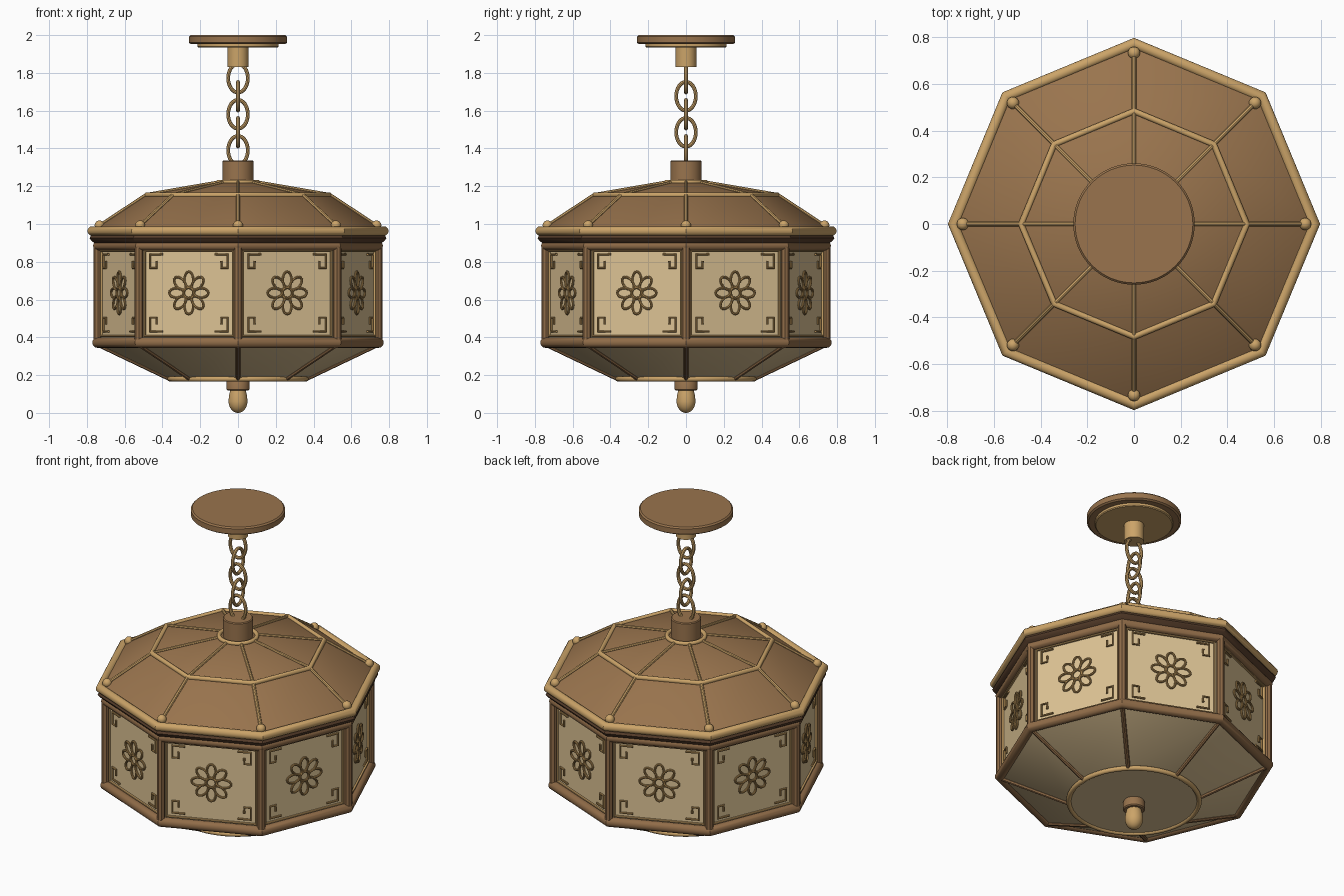
import bpy, math
from math import sin, cos, pi, radians
from mathutils import Vector

if "Cube" in bpy.data.objects:
    bpy.data.objects.remove(bpy.data.objects["Cube"])


def material(name, rgb):
    m = bpy.data.materials.new(name)
    m.diffuse_color = (*rgb, 1)
    m.use_nodes = True
    m.node_tree.nodes["Principled BSDF"].inputs["Base Color"].default_value = m.diffuse_color
    return m


BRASS = material("light brass", (0.60, 0.37, 0.14))
BROWN = material("bronze brown", (0.32, 0.175, 0.075))
POST = material("post bronze", (0.28, 0.15, 0.065))
DARK = material("dark bronze", (0.10, 0.05, 0.025))
CREAM = material("cream glass", (0.73, 0.55, 0.30))
ANTIQUE = material("antique brass", (0.42, 0.25, 0.085))


def finish(ob, mat):
    ob.data.materials.clear()
    ob.data.materials.append(mat)
    bpy.ops.object.select_all(action='DESELECT')
    ob.select_set(True)
    bpy.context.view_layer.objects.active = ob
    bpy.ops.object.shade_smooth_by_angle(angle=radians(35))
    return ob


def lathe(name, profile, mat, segs=8, closed=False):
    """Revolve (radius, z) points around z; eight segments give the octagon."""
    n, verts, faces = len(profile), [], []
    for i in range(segs):
        a = 2 * pi * i / segs
        verts += [(r * cos(a), r * sin(a), z) for r, z in profile]
    for i in range(segs):
        j = (i + 1) % segs
        for k in range(n if closed else n - 1):
            l = (k + 1) % n
            faces.append((i * n + k, j * n + k, j * n + l, i * n + l))
    if not closed:
        for k in (0, n - 1):
            if profile[k][0] > 0.001:
                loop = [i * n + k for i in range(segs)]
                faces.append(loop[::-1] if k == 0 else loop)
    me = bpy.data.meshes.new(name)
    me.from_pydata(verts, [], faces)
    me.validate()
    ob = bpy.data.objects.new(name, me)
    bpy.context.collection.objects.link(ob)
    return finish(ob, mat)


def ring(name, radius, z, tube, mat, segs=8):
    prof = [(radius + tube * cos(2 * pi * k / 16), z + tube * sin(2 * pi * k / 16))
            for k in range(16)]
    return lathe(name, prof, mat, segs, True)


def rods(name, paths, radius, mat, cyclic=False):
    """Round wire along each path of points."""
    cu = bpy.data.curves.new(name, 'CURVE')
    cu.dimensions = '3D'
    cu.bevel_depth = radius
    cu.bevel_resolution = 2
    cu.use_fill_caps = True
    for pts in paths:
        sp = cu.splines.new('POLY')
        sp.points.add(len(pts) - 1)
        for p, co in zip(sp.points, pts):
            p.co = (*co, 1)
        sp.use_cyclic_u = cyclic
    ob = bpy.data.objects.new(name, cu)
    bpy.context.collection.objects.link(ob)
    bpy.ops.object.select_all(action='DESELECT')
    ob.select_set(True)
    bpy.context.view_layer.objects.active = ob
    bpy.ops.object.convert(target='MESH')
    return finish(bpy.context.view_layer.objects.active, mat)


CORNERS = [i * pi / 4 for i in range(8)]
FACES = [a + pi / 8 for a in CORNERS]


def polar(r, a, z):
    return Vector((r * cos(a), r * sin(a), z))


def spokes(name, r0, z0, r1, z1, tube, mat):
    return rods(name, [[polar(r0, a, z0), polar(r1, a, z1)] for a in CORNERS], tube, mat)


# Ceiling canopy and stem
lathe("ceiling_canopy", [(0.25, 1.953), (0.26, 1.96), (0.26, 1.992), (0.252, 2.0), (0, 2.0)], BROWN, 64)
lathe("canopy_step", [(0.21, 1.935), (0.215, 1.94), (0.215, 1.956)], BRASS, 64)
lathe("canopy_stem", [(0.055, 1.83), (0.055, 1.94)], BRASS, 32)

# Chain: links alternate between two planes
for i in range(5):
    zc, links = 1.772 - i * 0.0955, []
    for k in range(32):
        t = 2 * pi * k / 32
        w, h = 0.052 * cos(t), 0.076 * sin(t)
        links.append((w, 0, zc + h) if i % 2 == 0 else (0, w, zc + h))
    rods(f"chain_link_{i + 1}", [links], 0.010, BRASS, True)

# Roof
lathe("roof_hub", [(0.083, 1.215), (0.083, 1.33), (0.078, 1.335)], BROWN, 40)
ring("hub_collar", 0.105, 1.222, 0.012, BRASS, 40)
lathe("roof", [(0.765, 0.968), (0.485, 1.153), (0.09, 1.222)], BROWN)
ring("roof_ridge", 0.483, 1.153, 0.014, BRASS)
spokes("upper_roof_ribs", 0.10, 1.222, 0.483, 1.156, 0.009, BRASS)
spokes("lower_roof_ribs", 0.483, 1.156, 0.755, 0.977, 0.010, BRASS)
for i, a in enumerate(CORNERS):
    bpy.ops.mesh.primitive_uv_sphere_add(segments=24, ring_count=12, radius=0.026,
                                         location=polar(0.733, a, 0.993))
    ob = bpy.context.object
    ob.name = f"roof_ball_{i + 1}"
    finish(ob, BRASS)

# Rim mouldings
ring("eave_rim", 0.772, 0.963, 0.025, BRASS)
lathe("eave_band", [(0.70, 0.945), (0.775, 0.945), (0.786, 0.925), (0.775, 0.91), (0.755, 0.895), (0.70, 0.895)],
      DARK, closed=True)
ring("upper_rail", 0.742, 0.885, 0.025, POST)
ring("lower_rail", 0.743, 0.372, 0.028, POST)

# Glass body, posts and panel frames
lathe("glass_panels", [(0.73, 0.36), (0.73, 0.90)], CREAM)
spokes("corner_posts", 0.742, 0.37, 0.742, 0.89, 0.023, POST)

APOTHEM = 0.73 * cos(pi / 8)


def on_panel(a, u, v, lift=0.004):
    """Panel position: u sideways and v up from the panel centre."""
    return polar(APOTHEM + lift, a, 0.635 + v) + Vector((-sin(a), cos(a), 0)) * u


rods("panel_frames", [[on_panel(a, u, v) for u, v in
                       ((-0.253, -0.228), (0.253, -0.228), (0.253, 0.222), (-0.253, 0.222))]
                      for a in FACES], 0.008, BRASS, True)

# Rosettes: eight looped petals around a small ring
petals, hearts = [], []
for a in FACES:
    for p in range(8):
        t, loop = p * pi / 4, []
        for k in range(20):
            s = 2 * pi * k / 20
            x, y = 0.071 + 0.041 * cos(s), 0.025 * sin(s)
            loop.append(on_panel(a, x * cos(t) - y * sin(t), x * sin(t) + y * cos(t), 0.007))
        petals.append(loop)
    hearts.append([on_panel(a, 0.027 * cos(2 * pi * k / 20), 0.027 * sin(2 * pi * k / 20), 0.009)
                   for k in range(20)])
rods("rosette_petals", petals, 0.0065, ANTIQUE, True)
rods("rosette_hearts", hearts, 0.0065, ANTIQUE, True)

# Angular key ornaments in the panel corners
KEY = [(0.072, 0), (0, 0), (0, 0.072), (0.036, 0.072), (0.036, 0.036)]
rods("corner_keys", [[on_panel(a, su * (0.222 - x), sv * (0.204 - y), 0.005) for x, y in KEY]
                     for a in FACES for su in (-1, 1) for sv in (-1, 1)], 0.0065, ANTIQUE)

# Tapered glass bowl
lathe("glass_skirt", [(0.365, 0.182), (0.735, 0.36)], CREAM)
lathe("bottom_disc", [(0, 0.176), (0.365, 0.176), (0.365, 0.184), (0, 0.184)], CREAM, 64)
spokes("skirt_ribs", 0.365, 0.182, 0.738, 0.36, 0.012, POST)
ring("bottom_ring", 0.36, 0.18, 0.014, BRASS, 64)

# Finial
lathe("finial_cap", [(0.055, 0.118), (0.061, 0.124), (0.061, 0.165), (0.055, 0.178)], BROWN, 32)
tip = [(0.050 * sin(t), 0.062 - 0.062 * cos(t)) for t in [k * pi / 20 for k in range(11)]]
lathe("finial_drop", tip + [(0.048, 0.09), (0.04, 0.122)], BRASS, 32)
